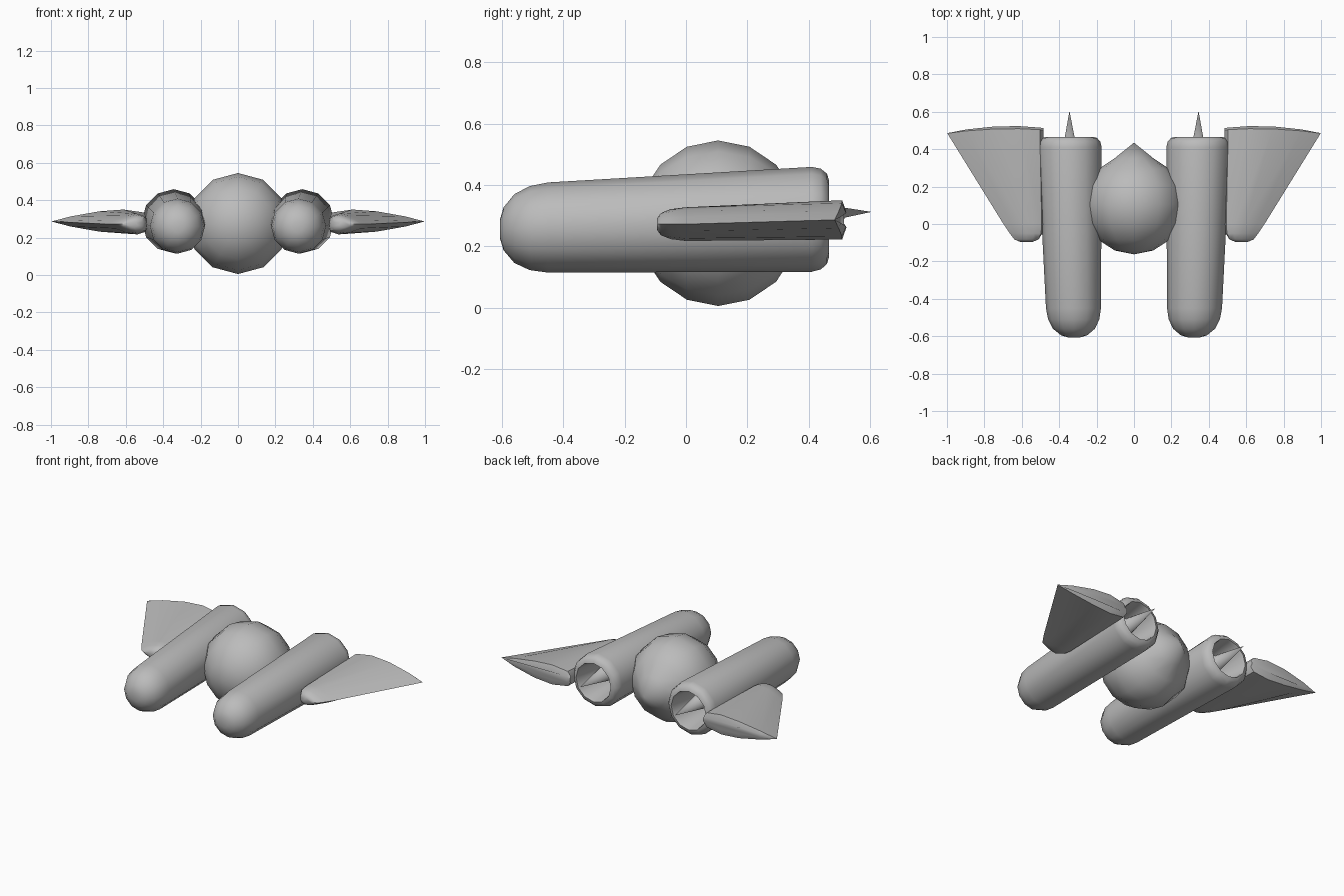
import bpy, bmesh
from math import sin, cos, tau, radians

cube = bpy.data.objects.get("Cube")
if cube:
    bpy.data.objects.remove(cube, do_unlink=True)

SIDES = 12
hull = bpy.data.materials.new("hull grey")
hull.use_nodes = True
hull.diffuse_color = (0.5, 0.5, 0.5, 1)
hull.node_tree.nodes["Principled BSDF"].inputs["Base Color"].default_value = hull.diffuse_color


def ring(y, radius, cx=0, cz=0):
    """Circle of points facing along y, with a vertex at the top."""
    return [(cx + radius * sin(tau * i / SIDES), y, cz + radius * cos(tau * i / SIDES))
            for i in range(SIDES)]


def loft(name, rings, mirrored=False, angle=40):
    """Skin a list of rings, close both ends and smooth the soft edges."""
    bm = bmesh.new()
    loops = [[bm.verts.new(p) for p in r] for r in rings]
    for a, b in zip(loops, loops[1:]):
        for i in range(len(a)):
            j = (i + 1) % len(a)
            bm.faces.new((a[i], a[j], b[j], b[i]))
    bm.faces.new(loops[0])
    bm.faces.new(loops[-1])
    bmesh.ops.remove_doubles(bm, verts=bm.verts, dist=0.0001)
    bmesh.ops.recalc_face_normals(bm, faces=bm.faces)
    mesh = bpy.data.meshes.new(name)
    bm.to_mesh(mesh)
    bm.free()
    mesh.materials.append(hull)
    mesh.shade_smooth()
    mesh.set_sharp_from_angle(angle=radians(angle))
    obj = bpy.data.objects.new(name, mesh)
    bpy.context.collection.objects.link(obj)
    if mirrored:
        obj.modifiers.new("Mirror", "MIRROR").use_mirror_merge = False
    return obj


# Central ball, drawn out to a point at the back
ball = []
for k in range(9):
    a = radians(-90 + 22.5 * k)
    y = 0.435 if k == 8 else 0.105 + 0.267 * sin(a)
    ball.append(ring(y, 0.27 * cos(a), 0, 0.275))
loft("body", ball)

# Engine pods: rounded nose, widening tube, rolled rim and hollow nozzle
pod_profile = [(-0.607, 0.03), (-0.595, 0.07), (-0.56, 0.112), (-0.51, 0.137),
               (-0.45, 0.147), (0.41, 0.171), (0.44, 0.164), (0.46, 0.147),
               (0.466, 0.126), (0.45, 0.121), (0.2, 0.095)]
loft("engine_pods", [ring(y, r, 0.334 + 0.023 * y, 0.275 + 0.031 * y)
                     for y, r in pod_profile], True, 50)

# Spikes inside the nozzles
loft("nozzle_spikes", [ring(0.2, 0.075, 0.342, 0.3), ring(0.605, 0, 0.345, 0.312)], True)

# Wings: swept blades, thick near the pod and thin at the outer edge
section = [(0, 0.3), (0.04, 0.75), (0.25, 1), (0.5, 0.85), (0.8, 0.42)]
outline = ([(t, h) for t, h in section] + [(1, 0)]
           + [(t, -h) for t, h in reversed(section)])


def wing_ring(y, x_in, x_out, half, cz, bow=0):
    return [(x_in + (x_out - x_in) * t, y - bow * (t - 0.35) ** 2, cz + half * h)
            for t, h in outline]


loft("wings", [
    wing_ring(-0.095, 0.54, 0.61, 0.018, 0.272),
    wing_ring(-0.082, 0.51, 0.64, 0.036, 0.272),
    wing_ring(-0.05, 0.49, 0.664, 0.049, 0.272),
    wing_ring(0, 0.485, 0.698, 0.055, 0.272),
    wing_ring(0.51, 0.483, 0.998, 0.064, 0.286, 0.06),
    wing_ring(0.524, 0.483, 0.998, 0.025, 0.286, 0.09),
], True, 45)
